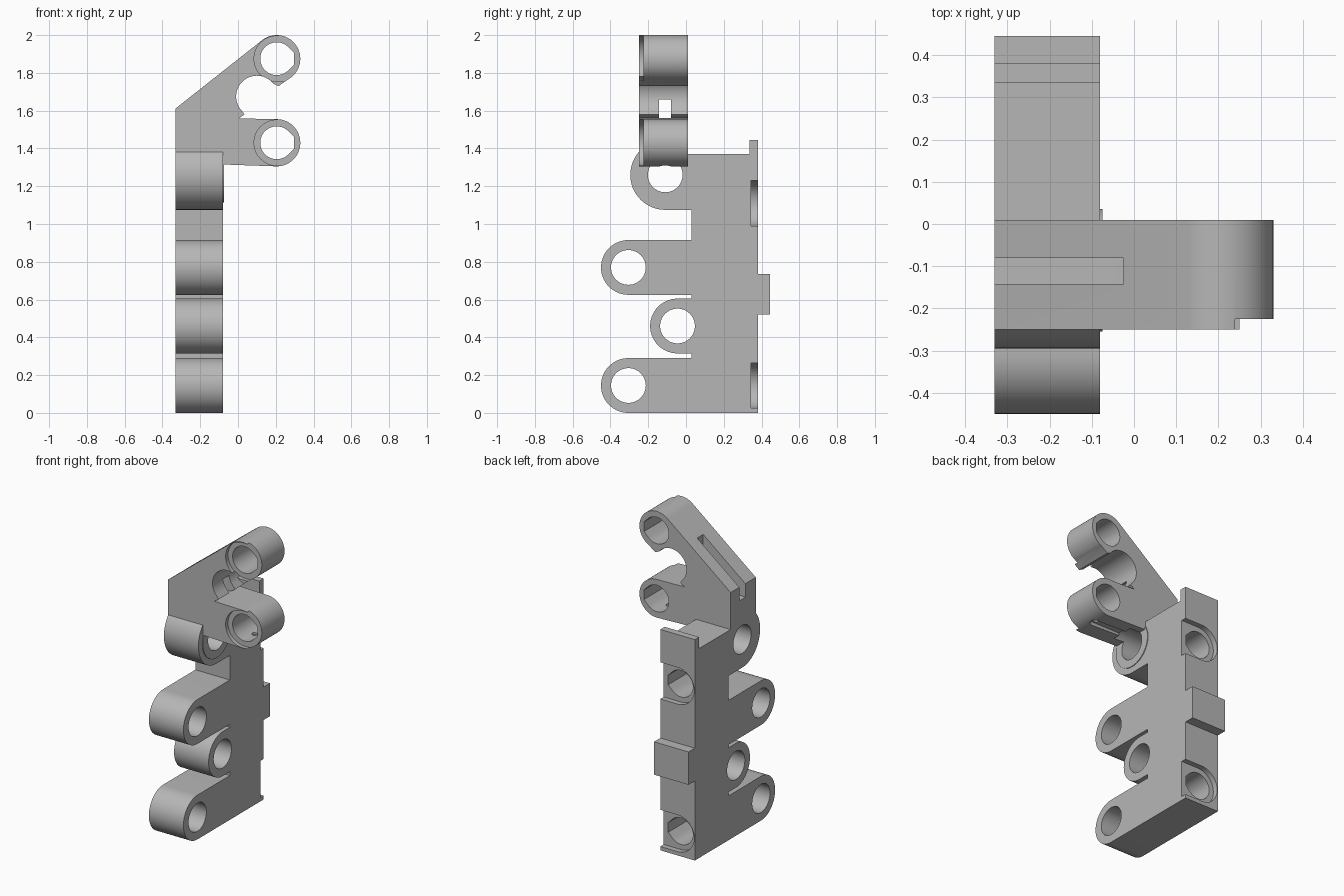
import bpy, bmesh
from math import sin, cos, radians

if "Cube" in bpy.data.objects:
    bpy.data.objects.remove(bpy.data.objects["Cube"])

grey = bpy.data.materials.new("plain grey")
grey.use_nodes = True
colour = (0.47, 0.47, 0.47, 1)
grey.diffuse_color = colour
grey.node_tree.nodes["Principled BSDF"].inputs["Base Color"].default_value = colour


def arc(cx, cy, r, start, end, steps=28):
    return [(cx + r * cos(radians(start + (end - start) * i / steps)),
             cy + r * sin(radians(start + (end - start) * i / steps)))
            for i in range(steps + 1)]


def circle(cx, cy, r):
    return arc(cx, cy, r, 0, 360, 48)[:-1]


def rect(a0, b0, a1, b1):
    return [(a0, b0), (a1, b0), (a1, b1), (a0, b1)]


def teardrop(cx, cy, r):
    # round bore with a blunt point toward +x
    return arc(cx, cy, r, 45, 315) + [(cx + r * 1.06, cy - r * 0.36), (cx + r * 1.06, cy + r * 0.36)]


def u_slot(cx, cy, r, reach):
    # round pocket that runs out toward +x
    return arc(cx, cy, r, 90, 270) + [(cx + reach, cy - r), (cx + reach, cy + r)]


def prism(name, axis, profile, low, high):
    place = {"x": lambda a, b, d: (d, a, b),
             "y": lambda a, b, d: (a, d, b),
             "z": lambda a, b, d: (a, b, d)}[axis]
    bm = bmesh.new()
    ends = [[bm.verts.new(place(a, b, d)) for a, b in profile] for d in (low, high)]
    for end in ends:
        bm.faces.new(end)
    n = len(profile)
    for i in range(n):
        j = (i + 1) % n
        bm.faces.new((ends[0][i], ends[0][j], ends[1][j], ends[1][i]))
    bmesh.ops.recalc_face_normals(bm, faces=bm.faces)
    mesh = bpy.data.meshes.new(name)
    bm.to_mesh(mesh)
    bm.free()
    mesh.materials.append(grey)
    obj = bpy.data.objects.new(name, mesh)
    bpy.context.collection.objects.link(obj)
    return obj


def combine(target, other, operation):
    mod = target.modifiers.new("combine", "BOOLEAN")
    mod.operation, mod.object, mod.solver = operation, other, "EXACT"
    bpy.context.view_layer.update()
    graph = bpy.context.evaluated_depsgraph_get()
    mesh = bpy.data.meshes.new_from_object(target.evaluated_get(graph))
    target.modifiers.clear()
    target.data = mesh
    bpy.data.objects.remove(other)


def cut(target, axis, profile, low, high):
    cutter = prism("cutter", axis, profile, low, high)
    cutter.hide_render = True
    combine(target, cutter, "DIFFERENCE")


LEFT, RIGHT = -0.33, -0.08
FRONT, BACK = -0.25, 0.01
lugs = [(-0.305, 0.77), (-0.045, 0.46), (-0.305, 0.145)]
top_lug = (-0.11, 1.26)

# Hinge plate with its row of lugs, back block and top lip
outline = [(0.38, 0), (0.38, 0.52), (0.445, 0.52), (0.445, 0.735), (0.38, 0.735),
           (0.38, 1.445), (0.335, 1.445), (0.335, 1.37), (-0.09, 1.37)]
outline += arc(*top_lug, 0.185, 95, 270) + [(0.03, 1.075)]
for y, z in lugs:
    outline += [(0.03, z + 0.145)] + arc(y, z, 0.145, 90, 270)
    if z > 0.2:
        outline.append((0.03, z - 0.145))
bracket = prism("bracket", "x", outline, LEFT, RIGHT)

# Raised collar around the top lug
combine(bracket, prism("collar", "x", circle(*top_lug, 0.145), -0.2, -0.075), "UNION")

# Sloped arm with two round jaws and an open throat
jaws = [(0.205, 1.43), (0.205, 1.875)]
outline = [(LEFT, 1.26), (-0.076, 1.26), (-0.076, 1.315)]
outline += arc(*jaws[0], 0.125, -90, 90)
outline += [(0.1, 1.557), (0.005, 1.56), (0.035, 1.58)]
outline += arc(0.1, 1.675, 0.11, 225, 38)
outline += [(0.215, 1.73), (0.265, 1.766)]
outline += arc(*jaws[1], 0.125, -60, 128) + [(LEFT, 1.612)]
combine(bracket, prism("arm", "y", outline, FRONT, BACK), "UNION")

# Pin holes through every lug
for y, z in lugs + [top_lug]:
    cut(bracket, "x", circle(y, z, 0.092), -0.5, 0.0)

# Jaw bores with open counterbores on the front
for x, z in jaws:
    cut(bracket, "y", teardrop(x, z, 0.087), -0.4, 0.2)
    cut(bracket, "y", u_slot(x, z, 0.12, 0.2), -0.4, FRONT + 0.025)

# Blind bores and open pockets on the back
for z in (0.145, 1.11):
    cut(bracket, "y", teardrop(-0.205, z, 0.087), 0.12, 0.6)
    cut(bracket, "y", u_slot(-0.205, z, 0.12, 0.3), 0.345, 0.6)

# Slot down the slope and its window into the throat
cut(bracket, "y", [(-0.5, 1.51), (-0.11, 1.54), (-0.025, 1.54), (-0.025, 2.1), (-0.5, 2.1)], -0.142, -0.08)
cut(bracket, "y", rect(-0.1, 1.56, 0.08, 1.66), -0.142, -0.08)

# Groove and small drain hole under the lower jaw
groove = arc(0.21, -0.11, 0.03, -90, 90, 12) + [(-0.07, -0.08), (-0.07, -0.14)]
cut(bracket, "z", groove, 1.2, 1.328)
cut(bracket, "z", circle(0.2, -0.11, 0.018), 1.2, 1.4)

# Crisp edges with smooth round walls
bpy.ops.object.select_all(action="DESELECT")
bracket.select_set(True)
bpy.context.view_layer.objects.active = bracket
bpy.ops.object.shade_smooth_by_angle(angle=radians(30))
